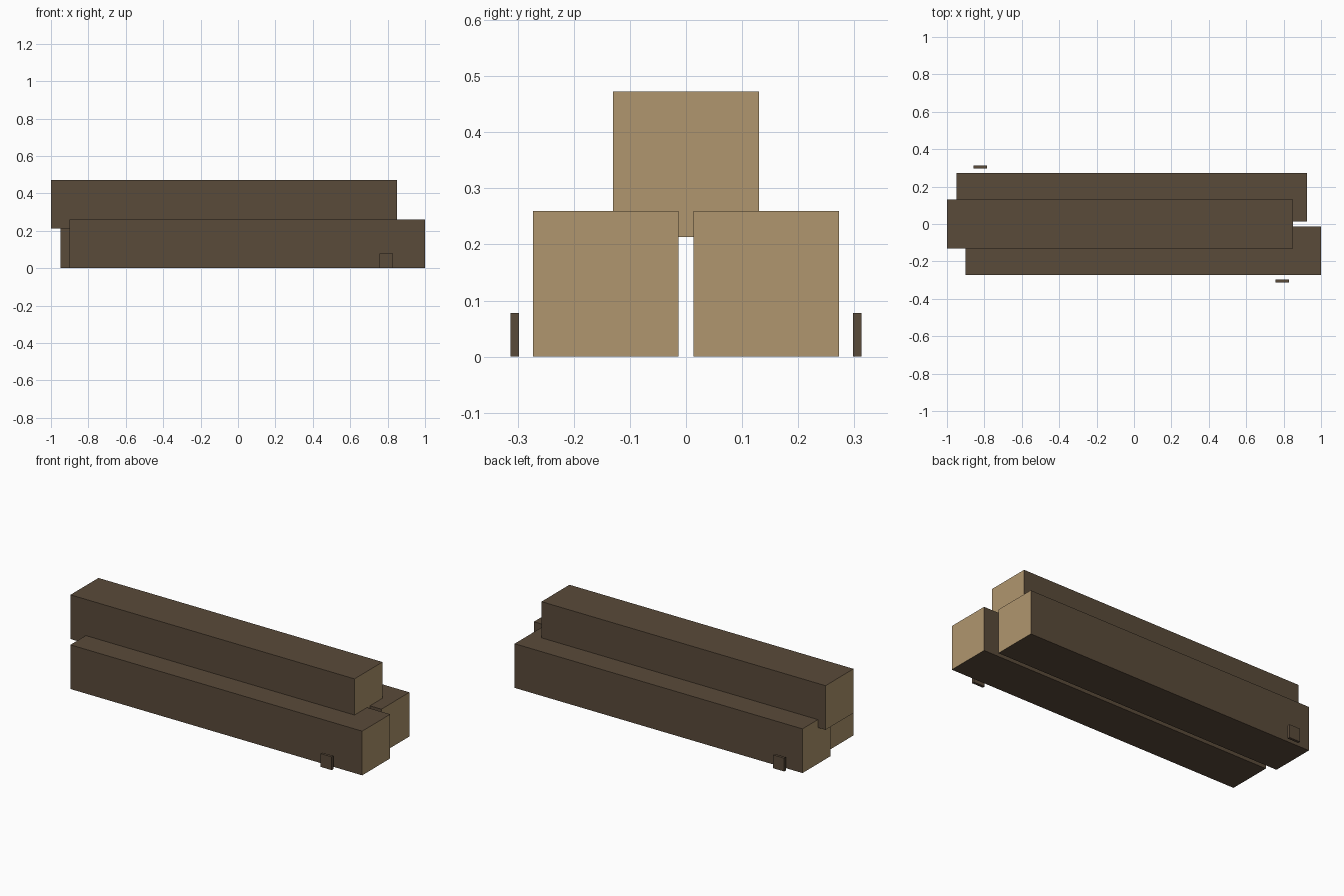
import bpy
import bmesh
from mathutils import Vector

cube = bpy.data.objects.get("Cube")
if cube:
    bpy.data.objects.remove(cube, do_unlink=True)


def make_material(name, rgb):
    mat = bpy.data.materials.new(name)
    mat.use_nodes = True
    colour = (*rgb, 1.0)
    mat.diffuse_color = colour
    for node in mat.node_tree.nodes:
        if node.type == 'BSDF_PRINCIPLED':
            node.inputs["Base Color"].default_value = colour
    return mat


BARK = make_material("dark brown bark", (0.102, 0.069, 0.042))
CUT_WOOD = make_material("tan cut wood", (0.434, 0.305, 0.156))


def make_box(name, low, high, cut_ends=False):
    """Box between two corners; cut_ends colours the faces looking along x."""
    low, high = Vector(low), Vector(high)
    size = high - low
    bm = bmesh.new()
    bmesh.ops.create_cube(bm, size=1.0)
    bmesh.ops.scale(bm, vec=size, verts=bm.verts)
    bm.normal_update()
    if cut_ends:
        for face in bm.faces:
            face.material_index = int(abs(face.normal.x) > 0.9)
    mesh = bpy.data.meshes.new(name)
    bm.to_mesh(mesh)
    bm.free()
    mesh.materials.append(BARK)
    if cut_ends:
        mesh.materials.append(CUT_WOOD)
    obj = bpy.data.objects.new(name, mesh)
    obj.location = (low + high) / 2
    bpy.context.collection.objects.link(obj)
    return obj


# Three square beams: name, x start, x end, centre y, bottom z
BEAM = 0.26
for name, x0, x1, y, z in (
    ("front_beam", -0.90, 1.00, -0.143, 0.0),
    ("back_beam", -0.95, 0.925, 0.143, 0.0),
    ("top_beam", -1.00, 0.85, 0.0, 0.213),
):
    make_box(name, (x0, y - BEAM / 2, z), (x1, y + BEAM / 2, z + BEAM), cut_ends=True)

# Small stakes standing beside the lower beams
for name, x, y in (("front_stake", 0.793, -0.305), ("back_stake", -0.822, 0.305)):
    make_box(name, (x - 0.036, y - 0.0075, 0.0), (x + 0.036, y + 0.0075, 0.078))
